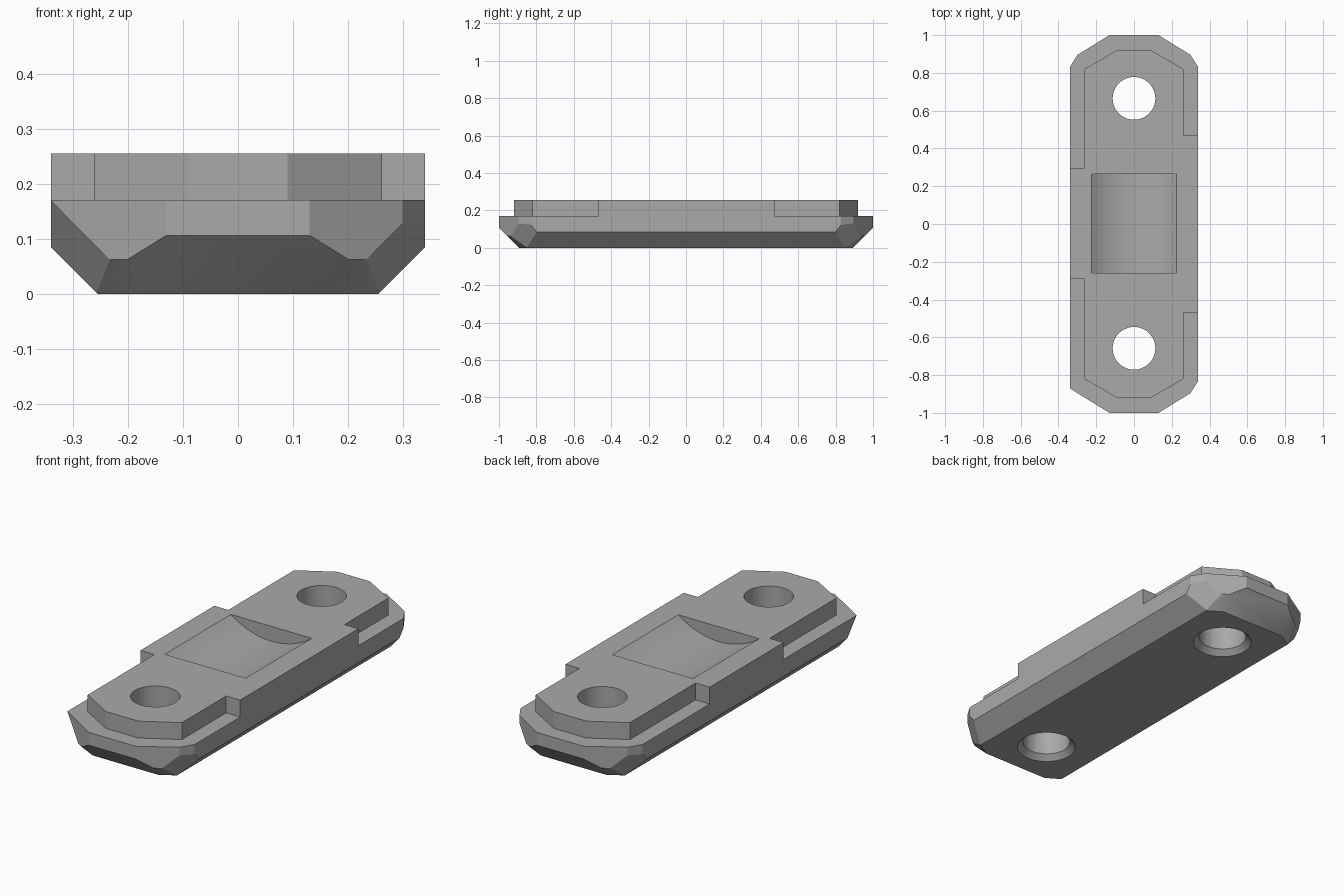
import bpy, bmesh, math
from mathutils import Vector

cube = bpy.data.objects.get("Cube")
if cube:
    bpy.data.objects.remove(cube)

grey = bpy.data.materials.new("mid_grey")
grey.use_nodes = True
grey.diffuse_color = (0.4, 0.4, 0.4, 1)
grey.node_tree.nodes["Principled BSDF"].inputs["Base Color"].default_value = (0.4, 0.4, 0.4, 1)

W, L = 0.34, 1.0            # half width, half length
STEP, TOP = 0.171, 0.256    # heights of the lower ledge and the top face


def add_object(name, bm):
    bmesh.ops.recalc_face_normals(bm, faces=bm.faces)
    mesh = bpy.data.meshes.new(name)
    bm.to_mesh(mesh)
    bm.free()
    mesh.materials.append(grey)
    ob = bpy.data.objects.new(name, mesh)
    bpy.context.collection.objects.link(ob)
    return ob


def prism(outline, z0, z1):
    bm = bmesh.new()
    face = bm.faces.new([bm.verts.new((x, y, z0)) for x, y in outline])
    up = bmesh.ops.extrude_face_region(bm, geom=[face])["geom"]
    bmesh.ops.translate(bm, vec=(0, 0, z1 - z0),
                        verts=[v for v in up if isinstance(v, bmesh.types.BMVert)])
    return bm


def slice_off(bm, point, normal):
    """Cut away everything on the side the normal points to, and cap it."""
    bmesh.ops.bisect_plane(bm, geom=bm.verts[:] + bm.edges[:] + bm.faces[:],
                           plane_co=point, plane_no=normal, clear_outer=True)
    bmesh.ops.holes_fill(bm, edges=[e for e in bm.edges if e.is_boundary], sides=0)


def combine(ob, other, operation):
    mod = ob.modifiers.new(operation.title(), 'BOOLEAN')
    mod.operation, mod.object, mod.solver = operation, other, 'EXACT'
    bpy.context.view_layer.objects.active = ob
    bpy.ops.object.modifier_apply(modifier=mod.name)
    bpy.data.objects.remove(other)


# Lower body: a block with its end corners and bottom edges sliced
bm = prism([(-W, -L), (W, -L), (W, L), (-W, L)], 0, STEP)
for sy in (-1, 1):
    slice_off(bm, (0, sy * L, 0.107), (0, sy, -1))
    for sx in (-1, 1):
        slice_off(bm, (sx * 0.13, sy * L, 0), (sx * 0.526, sy * 0.85, 0))
for sx in (-1, 1):
    slice_off(bm, (sx * W, 0, 0.085), (sx, 0, -1))
    for sy in (-1, 1):
        slice_off(bm, (sx * 0.2, sy * 0.957, 0.063), (sx * 0.526, sy * 0.85, -1))
        slice_off(bm, (sx * W, sy * 0.87, 0.171), (sx * 0.013, sy * 0.0089, -0.0074))
        if (sx, sy) != (-1, -1):   # one corner keeps its point
            slice_off(bm, (sx * W, sy * 0.83, 0), (sx * 0.85, sy * 0.526, 0))
body = add_object("mounting_plate", bm)

# Raised upper plate with a wide tab on each side
tip = [(-0.09, 0.92), (0.09, 0.92)]
outline = [(-0.262, -0.82)] + [(x, -y) for x, y in tip] + [(0.262, -0.82)]
outline += [(0.262, -0.468), (W, -0.468), (W, 0.472), (0.262, 0.472)]
outline += [(0.262, 0.82)] + tip[::-1] + [(-0.262, 0.82)]
outline += [(-0.262, 0.297), (-W, 0.297), (-W, -0.29), (-0.262, -0.29)]
combine(body, add_object("upper_plate", prism(outline, 0.12, TOP)), 'UNION')

# Curved pocket in the middle
half, depth = 0.225, 0.075
radius = (half ** 2 + depth ** 2) / (2 * depth)
sweep = math.asin(half / radius)
arc = []
for i in range(25):
    a = sweep * (i / 12 - 1)
    arc.append((radius * math.sin(a), TOP - depth + radius * (1 - math.cos(a))))
arc += [(half, 0.4), (-half, 0.4)]
bm = prism(arc, -0.26, 0.265)
for v in bm.verts:
    v.co = Vector((v.co.x, v.co.z, v.co.y))
combine(body, add_object("pocket_cutter", bm), 'DIFFERENCE')

# Bolt holes, with a countersink underneath
for y in (-0.658, 0.665):
    for name, low, high, z0, z1 in (("hole", 0.113, 0.113, -0.1, 0.4),
                                    ("countersink", 0.16, 0.11, -0.02, 0.03)):
        bm = bmesh.new()
        bmesh.ops.create_cone(bm, cap_ends=True, segments=48, radius1=low,
                              radius2=high, depth=z1 - z0)
        bmesh.ops.translate(bm, vec=(0, y, (z0 + z1) / 2), verts=bm.verts)
        combine(body, add_object(name + "_cutter", bm), 'DIFFERENCE')

bpy.ops.object.select_all(action='DESELECT')
body.select_set(True)
bpy.context.view_layer.objects.active = body
bpy.ops.object.shade_smooth_by_angle(angle=math.radians(25))
